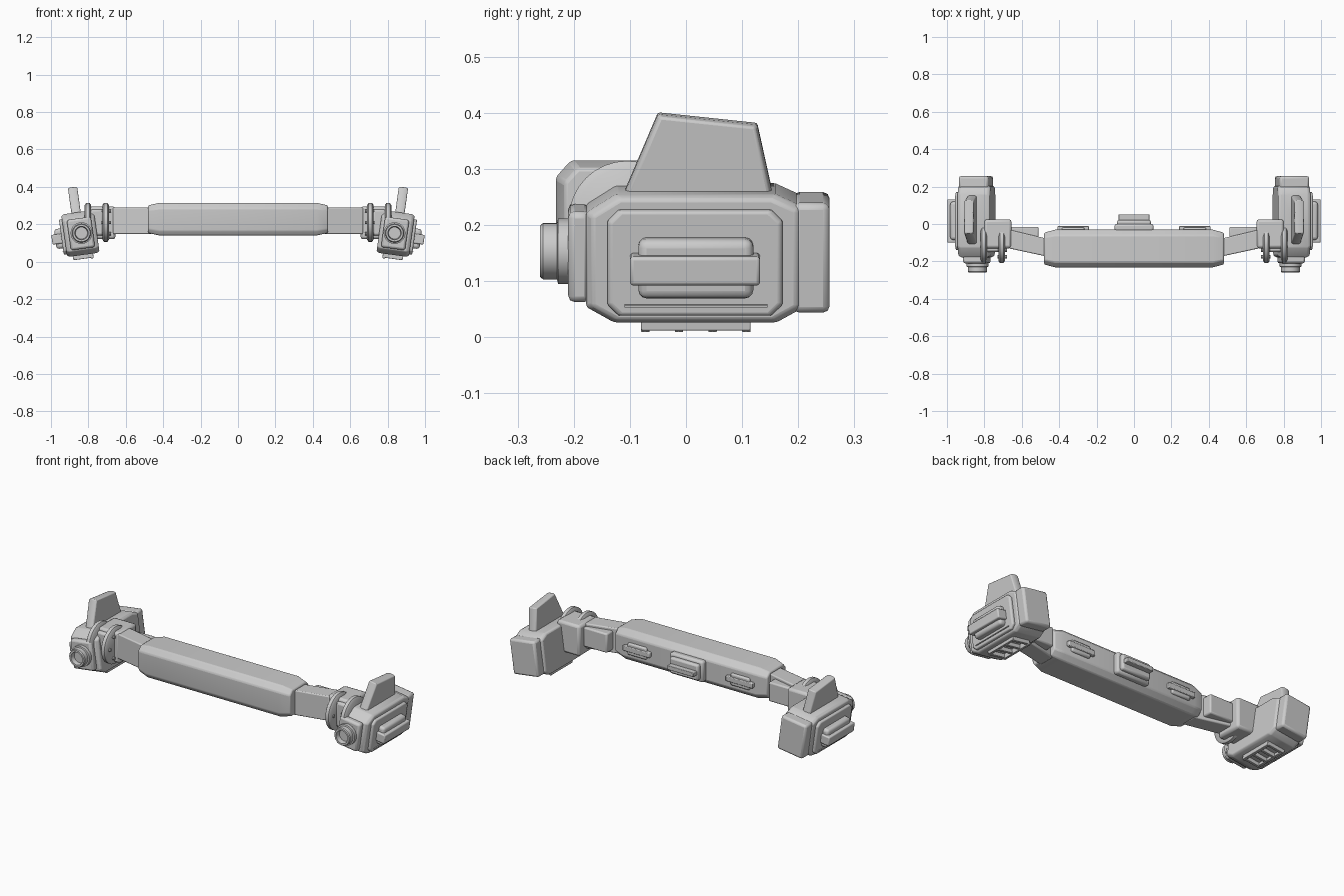
import bpy, bmesh
from math import cos, sin, pi, radians
from mathutils import Matrix, Vector

if "Cube" in bpy.data.objects:
    bpy.data.objects.remove(bpy.data.objects["Cube"])

grey = bpy.data.materials.new("plain grey")
grey.use_nodes = True
GREY = (0.6, 0.6, 0.6, 1)
grey.diffuse_color = GREY
grey.node_tree.nodes["Principled BSDF"].inputs["Base Color"].default_value = GREY


def loft(name, rings, bevel=0.0, mirror=True, segs=2, matrix=None):
    """Skin a row of equal-length point rings and cap both ends."""
    bm = bmesh.new()
    rows = [[bm.verts.new(p) for p in ring] for ring in rings]
    n = len(rows[0])
    for a, b in zip(rows, rows[1:]):
        for i in range(n):
            bm.faces.new((a[i], a[(i + 1) % n], b[(i + 1) % n], b[i]))
    bm.faces.new(rows[0][::-1])
    bm.faces.new(rows[-1])
    bmesh.ops.recalc_face_normals(bm, faces=bm.faces)
    if matrix:
        bm.transform(matrix)
    mesh = bpy.data.meshes.new(name)
    bm.to_mesh(mesh)
    bm.free()
    mesh.materials.append(grey)
    ob = bpy.data.objects.new(name, mesh)
    bpy.context.collection.objects.link(ob)
    bpy.ops.object.select_all(action='DESELECT')
    ob.select_set(True)
    bpy.context.view_layer.objects.active = ob
    bpy.ops.object.shade_smooth_by_angle(angle=radians(35))
    if bevel:
        m = ob.modifiers.new("Bevel", 'BEVEL')
        m.width, m.segments, m.limit_method = bevel, segs, 'ANGLE'
        m.angle_limit = radians(25)
    if mirror:
        ob.modifiers.new("Mirror", 'MIRROR')
    return ob


def side(profile, x, k=1.0):
    """Place a (y, z) profile at x, scaled about its middle."""
    cy = sum(p[0] for p in profile) / len(profile)
    cz = sum(p[1] for p in profile) / len(profile)
    return [(x, cy + (y - cy) * k, cz + (z - cz) * k) for y, z in profile]


def rect(y0, y1, z0, z1, c=0.0):
    """Rectangle with cut corners."""
    if not c:
        return [(y0, z0), (y1, z0), (y1, z1), (y0, z1)]
    return [(y0 + c, z0), (y1 - c, z0), (y1, z0 + c), (y1, z1 - c),
            (y1 - c, z1), (y0 + c, z1), (y0, z1 - c), (y0, z0 + c)]


def box(name, x, y, z, bevel=0.006, **kw):
    r = rect(*y, *z)
    return loft(name, [side(r, x[0]), side(r, x[1])], bevel, **kw)


def circle(cy, cz, r, n=32):
    return [(cy + r * cos(2 * pi * i / n), cz + r * sin(2 * pi * i / n)) for i in range(n)]


def lathe_y(name, x, z, steps, **kw):
    """Round part along y from (y, radius) steps."""
    rings = [[(px, y, pz) for px, pz in circle(x, z, r)] for y, r in steps]
    return loft(name, rings, **kw)


# Central bar, tapered at both ends
bar = [(-0.215, 0.14), (-0.06, 0.14), (-0.03, 0.17), (-0.03, 0.285),
       (-0.06, 0.315), (-0.205, 0.315), (-0.232, 0.285), (-0.232, 0.165)]
loft("central_bar", [side(bar, -0.48, 0.84), side(bar, -0.42), side(bar, 0.42), side(bar, 0.48, 0.84)],
     0.006, False)

# Fittings on the back of the bar
box("back_latch_base", (-0.105, 0.105), (-0.04, 0.0), (0.165, 0.285), 0.012, mirror=False)
box("back_latch_cap", (-0.09, 0.09), (-0.02, 0.022), (0.18, 0.27), 0.01, mirror=False)
box("back_latch_lip", (-0.083, 0.083), (0.0, 0.052), (0.213, 0.237), 0.003, mirror=False)
box("back_clip", (0.24, 0.41), (-0.04, -0.012), (0.21, 0.24), 0.004)
box("back_clip_pad", (0.265, 0.385), (-0.04, -0.018), (0.19, 0.258), 0.008)

# Angled arms and their back covers
loft("arm", [side(rect(-0.175, -0.08, 0.148, 0.29), 0.46),
             side(rect(-0.13, -0.03, 0.148, 0.29), 0.67)], 0.006)
box("arm_cover", (0.51, 0.66), (-0.09, -0.015), (0.165, 0.275), 0.008)

# Joint block with two discs
box("joint_block", (0.655, 0.80), (-0.13, 0.025), (0.12, 0.295), 0.014)
disc = circle(-0.105, 0.21, 0.104)
for name, x in (("joint_disc", 0.69), ("pod_disc", 0.785)):
    loft(name, [side(disc, x, 0.88), side(disc, x + 0.008), side(disc, x + 0.027), side(disc, x + 0.035, 0.88)])
box("joint_spacer", (0.72, 0.79), (-0.15, -0.06), (0.14, 0.28), 0.012)
for i in range(6):
    a = 2 * pi * i / 6
    bolt = circle(-0.105 + 0.07 * cos(a), 0.21 + 0.07 * sin(a), 0.009, 10)
    loft("disc_bolt", [side(bolt, 0.68), side(bolt, 0.73)])

# Pods lean slightly outward at the top
lean = (Matrix.Translation((0.845, 0, 0.15)) @ Matrix.Rotation(radians(8), 4, 'Y')
        @ Matrix.Translation((-0.845, 0, -0.15)))
P = dict(matrix=lean)
body = [(-0.13, 0.035), (0.163, 0.035), (0.208, 0.06), (0.208, 0.243),
        (0.16, 0.265), (-0.125, 0.265), (-0.178, 0.232), (-0.178, 0.062)]
loft("pod_body", [side(body, 0.755, 0.94), side(body, 0.77), side(body, 0.915), side(body, 0.93, 0.94)],
     0.005, **P)
panel = rect(-0.14, 0.172, 0.05, 0.24, 0.02)
loft("outer_panel", [side(panel, 0.92), side(panel, 0.94), side(panel, 0.946, 0.96)], 0.003, **P)
box("outer_knob", (0.93, 0.98), (-0.085, 0.12), (0.085, 0.192), 0.015, segs=3, **P)
box("outer_band", (0.93, 0.998), (-0.1, 0.132), (0.112, 0.164), 0.006, **P)
box("panel_rib", (0.94, 0.951), (-0.11, 0.145), (0.067, 0.071), 0, **P)
box("rear_box", (0.765, 0.925), (0.19, 0.256), (0.052, 0.25), 0.012, **P)
box("front_plate", (0.775, 0.905), (-0.21, -0.17), (0.068, 0.232), 0.012, **P)

# Nozzle with hollow front
lathe_y("front_nozzle", 0.837, 0.153, [(-0.2, 0.058), (-0.228, 0.058), (-0.23, 0.05), (-0.255, 0.05),
        (-0.26, 0.046), (-0.26, 0.036), (-0.235, 0.032)])

# Fin on top
fin = [(-0.112, 0.255), (0.155, 0.255), (0.127, 0.383), (-0.05, 0.402)]
loft("top_fin", [side(fin, 0.825, 0.95), side(fin, 0.838), side(fin, 0.862), side(fin, 0.875, 0.95)], 0.004, **P)

# Slotted pad underneath
box("bottom_rail_inner", (0.79, 0.805), (-0.08, 0.115), (0.01, 0.045), 0.002, **P)
box("bottom_rail_outer", (0.885, 0.9), (-0.08, 0.115), (0.018, 0.045), 0.002, **P)
for i in range(4):
    y = -0.08 + i * 0.06
    box("bottom_rung", (0.795, 0.895), (y, y + 0.015), (0.014, 0.045), 0.002, **P)
